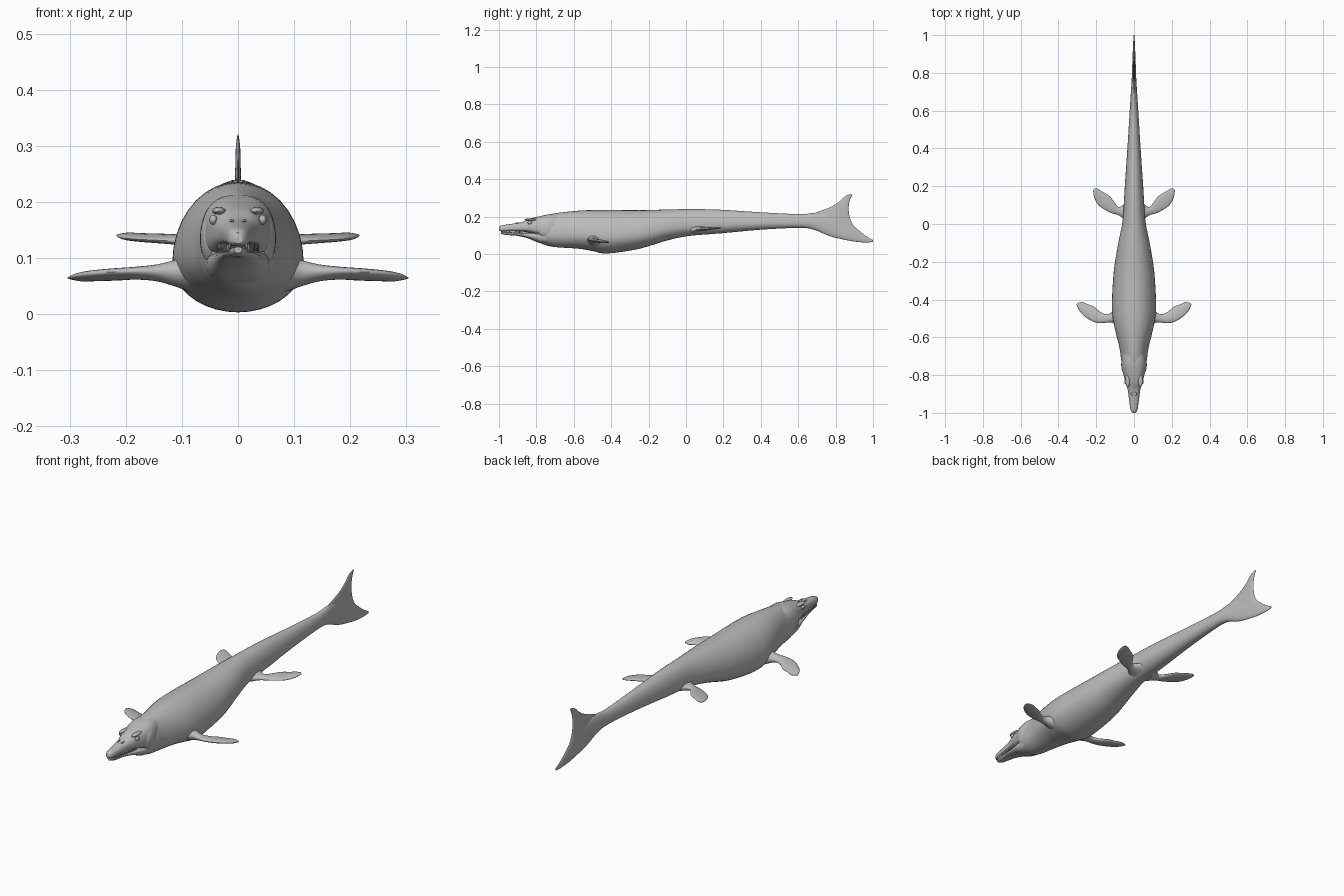
import bpy
import bmesh
import math
from mathutils import Vector

default_cube = bpy.data.objects.get("Cube")
if default_cube:
    bpy.data.objects.remove(default_cube, do_unlink=True)

# One matt grey for the whole animal
grey = bpy.data.materials.new("grey_skin")
grey.use_nodes = True
grey.diffuse_color = (0.5, 0.5, 0.5, 1)
grey.node_tree.nodes["Principled BSDF"].inputs["Base Color"].default_value = (0.5, 0.5, 0.5, 1)


def finish(name, bm, mirrored=False):
    """Turn a bmesh into a smooth, grey object, optionally mirrored across x."""
    bmesh.ops.recalc_face_normals(bm, faces=bm.faces)
    mesh = bpy.data.meshes.new(name)
    bm.to_mesh(mesh)
    bm.free()
    mesh.materials.append(grey)
    obj = bpy.data.objects.new(name, mesh)
    bpy.context.collection.objects.link(obj)
    if mirrored:
        mirror = obj.modifiers.new("mirror", 'MIRROR')
        mirror.use_mirror_merge = False
    bpy.ops.object.select_all(action='DESELECT')
    obj.select_set(True)
    bpy.context.view_layer.objects.active = obj
    bpy.ops.object.shade_smooth_by_angle(angle=math.radians(50))
    return obj


def smooth_rows(rows, steps):
    """Fill in rows of numbers with a Catmull-Rom curve."""
    rows = [Vector(r) for r in rows]
    result = []
    for i in range(len(rows) - 1):
        before, start = rows[max(i - 1, 0)], rows[i]
        end, after = rows[i + 1], rows[min(i + 2, len(rows) - 1)]
        for k in range(steps):
            t = k / steps
            slope = (end - before) / 2
            slope_end = (after - start) / 2
            result.append(start * (2*t**3 - 3*t**2 + 1) + slope * (t**3 - 2*t**2 + t)
                          + end * (3*t**2 - 2*t**3) + slope_end * (t**3 - t**2))
    result.append(rows[-1])
    return result


def skin(bm, rings):
    """Bridge closed rings of points and cap both ends."""
    loops = [[bm.verts.new(p) for p in ring] for ring in rings]
    count = len(loops[0])
    for a, b in zip(loops, loops[1:]):
        for i in range(count):
            j = (i + 1) % count
            bm.faces.new((a[i], a[j], b[j], b[i]))
    bm.faces.new(loops[0][::-1])
    bm.faces.new(loops[-1])


def power(value, exponent):
    return math.copysign(abs(value) ** exponent, value)


def loft(name, rows, steps=4, widest=0.38, boxy=1.0, sides=36):
    """Loft along y; each row is (y, half width, bottom, top)."""
    rings = []
    for y, width, bottom, top in smooth_rows(rows, steps):
        middle = bottom + (top - bottom) * widest
        ring = []
        for i in range(sides):
            angle = math.tau * i / sides
            c, s = power(math.cos(angle), boxy), power(math.sin(angle), boxy)
            reach = top - middle if s > 0 else middle - bottom
            ring.append((width * c, y, middle + reach * s))
        rings.append(ring)
    bm = bmesh.new()
    skin(bm, rings)
    return finish(name, bm)


def fin(name, rows, place, mirrored=False, steps=5, sides=24):
    """Lens-shaped blade; each row is (lead u, lead v, trail u, trail v, half thickness).
    place(u, v, height) gives the point in space."""
    rings = []
    for lu, lv, tu, tv, thick in smooth_rows(rows, steps):
        ring = []
        for i in range(sides):
            angle = math.tau * i / sides
            f = (1 - math.cos(angle)) / 2
            ring.append(place(lu + (tu - lu) * f, lv + (tv - lv) * f, thick * math.sin(angle)))
        rings.append(ring)
    bm = bmesh.new()
    skin(bm, rings)
    return finish(name, bm, mirrored)


def blob(name, centre, size, mirrored=True):
    """Ellipsoid used for the soft lumps and eyes on the head."""
    bm = bmesh.new()
    bmesh.ops.create_uvsphere(bm, u_segments=20, v_segments=12, radius=1)
    bmesh.ops.scale(bm, vec=size, verts=bm.verts)
    bmesh.ops.translate(bm, vec=centre, verts=bm.verts)
    return finish(name, bm, mirrored)


# Trunk, tapering into the lower tail lobe
loft("body", [
    (-.82, .03, .09, .17), (-.77, .056, .055, .2), (-.72, .068, .04, .214),
    (-.66, .076, .034, .223), (-.57, .098, .028, .232), (-.5, .112, .016, .235),
    (-.42, .117, .003, .236), (-.25, .107, .028, .234), (-.1, .083, .073, .238),
    (.02, .06, .097, .24), (.18, .05, .11, .237), (.4, .035, .13, .223),
    (.61, .022, .14, .213), (.69, .017, .128, .22), (.77, .012, .095, .21),
    (.88, .008, .07, .16), (.95, .005, .062, .105), (1, .002, .064, .074)])

# Upper tail lobe, standing on the body's midline
fin("tail_fin", [
    (.6, .18, .97, .075, .009), (.7, .224, .925, .12, .008), (.77, .25, .885, .17, .006),
    (.82, .28, .87, .23, .005), (.85, .308, .874, .28, .004), (.878, .32, .89, .319, .001)],
    lambda u, v, h: (h, u, v))

# Skull and lower jaw, parted by the mouth line
loft("skull", [
    (-1, .008, .126, .145), (-.985, .018, .121, .153), (-.94, .025, .122, .16),
    (-.88, .033, .12, .17), (-.84, .044, .114, .187), (-.79, .057, .1, .2),
    (-.73, .066, .09, .212), (-.66, .05, .1, .212)], boxy=.8)
loft("lower_jaw", [
    (-.99, .007, .109, .12), (-.965, .018, .102, .118), (-.9, .029, .097, .115),
    (-.84, .041, .082, .112), (-.78, .055, .058, .115), (-.7, .06, .046, .12)],
    widest=.6, boxy=.85)

# Jaw muscles, brows, eyes and nostrils
blob("jaw_muscle", (.046, -.745, .135), (.022, .05, .05))
blob("brow", (.034, -.828, .184), (.012, .035, .007))
blob("eye", (.044, -.835, .168), (.007, .012, .009))
blob("nostril", (.011, -.9, .166), (.004, .012, .003))

# Teeth along both jaws
for name, direction, root in (("upper_teeth", -1, .125), ("lower_teeth", 1, .112)):
    bm = bmesh.new()
    count = 13
    for i in range(count):
        y = -.98 + .012 * i + (.006 if direction > 0 else 0)
        x = .015 + .021 * (i / count) ** .8
        foot = [(x + .003 * math.cos(math.tau * k / 6), y + .003 * math.sin(math.tau * k / 6), root)
                for k in range(6)]
        tip = [(x + (px - x) * .1 + .002, y + (py - y) * .1, root + direction * .016)
               for px, py, pz in foot]
        skin(bm, [foot, tip])
    finish(name, bm, mirrored=True)

# Paddle-shaped flippers, spreading from thick shoulders
fin("front_flippers", [
    (.07, -.55, .08, -.42, .035), (.105, -.525, .115, -.465, .024),
    (.14, -.522, .148, -.477, .015), (.18, -.525, .18, -.464, .011),
    (.222, -.514, .212, -.438, .01), (.265, -.486, .246, -.425, .009),
    (.292, -.455, .272, -.413, .007), (.304, -.425, .294, -.416, .002)],
    lambda u, v, h: (u, v, .07 + h - .12 * (v + .47)), mirrored=True)
fin("rear_flippers", [
    (.03, 0, .03, .13, .024), (.06, .03, .06, .1, .016),
    (.085, .048, .082, .09, .011), (.115, .056, .104, .115, .009),
    (.152, .074, .128, .147, .008), (.188, .1, .16, .167, .007),
    (.21, .14, .188, .184, .006), (.217, .178, .205, .19, .002)],
    lambda u, v, h: (u, v, .134 + h + .08 * (v - .1)), mirrored=True)
